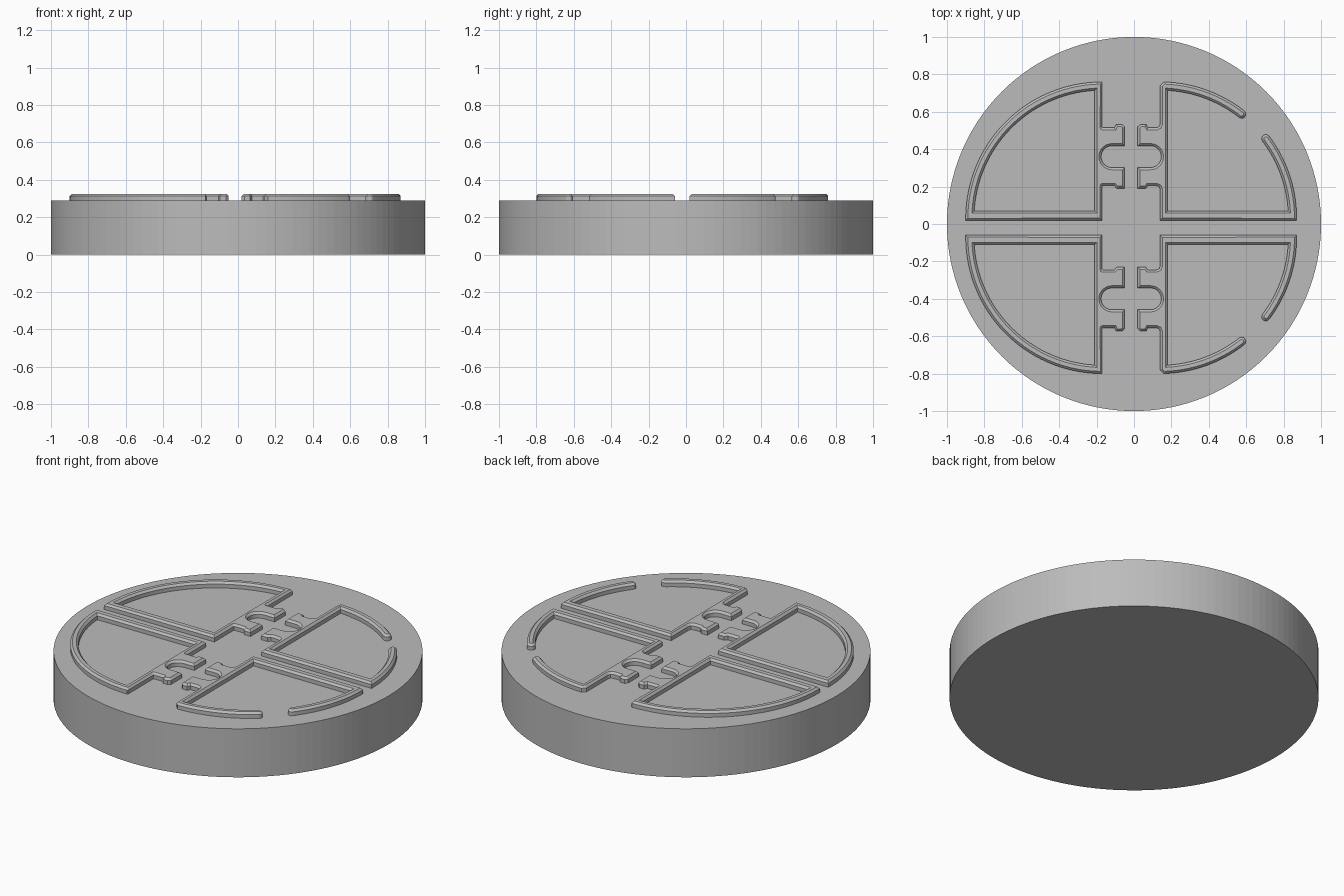
import bpy, bmesh
from math import sin, cos, asin, acos, radians, pi
from mathutils import Vector

if "Cube" in bpy.data.objects:
    bpy.data.objects.remove(bpy.data.objects["Cube"])

TOP, DISC = 0.325, 0.29
CX, CY = 0.14, 0.03            # arc centre of a quarter panel
R_OUT, R_IN = 0.73, 0.685
BEVEL = 0.012
X_AXIS, Y_AXIS = -0.015, -0.02  # mirror lines between the panels

grey = bpy.data.materials.new("grey")
grey.diffuse_color = (0.5, 0.5, 0.5, 1)
grey.use_nodes = True
grey.node_tree.nodes["Principled BSDF"].inputs["Base Color"].default_value = grey.diffuse_color


def finish(bm, name):
    me = bpy.data.meshes.new(name)
    bm.to_mesh(me)
    bm.free()
    me.materials.append(grey)
    ob = bpy.data.objects.new(name, me)
    bpy.context.collection.objects.link(ob)
    return ob


def arc(cx, cy, r, a, b, n):
    return [(cx + r * cos(a + (b - a) * i / n), cy + r * sin(a + (b - a) * i / n))
            for i in range(n + 1)]


def inset(loop, d):
    """Mitred offset to the left of each edge."""
    out = []
    for i, p in enumerate(loop):
        p, q, s = Vector(p), Vector(loop[i - 1]), Vector(loop[(i + 1) % len(loop)])
        a, b = (p - q).normalized(), (s - p).normalized()
        na, nb = Vector((-a.y, a.x)), Vector((-b.y, b.x))
        out.append(p + (na + nb) * (d / max(0.3, 1 + na.dot(nb))))
    return out


def tabs(rounded):
    """Inner side of a panel, from its top corner down to its bottom corner."""
    f = 0.02 if rounded else 0.004
    pts = [(CX + f, 0.76), (CX, 0.76 - f), (CX, 0.515 + f), (CX - f * 0.3, 0.515 + f * 0.3),
           (CX - f, 0.515), (0.075, 0.515), (0.065, 0.533), (0.035, 0.533), (0.02, 0.52), (0.02, 0.418)]
    pts += arc(0.088, 0.36, 0.058, pi / 2, -pi / 2, 12)      # slot
    pts += [(0.02, 0.302), (0.02, 0.19), (0.062, 0.19), (0.075, 0.205),
            (CX - f, 0.205), (CX - f * 0.3, 0.205 - f * 0.3), (CX, 0.205 - f)]
    return pts


A_LOW, A_HIGH = asin(0.04 / R_IN), acos(0.04 / R_IN)
CORNERS = [(CX, 0.02), (CX + R_OUT, 0.02)]
INNER = (CX + 0.04, CY + 0.04)


def closed_loops():
    outer = CORNERS + arc(CX, CY, R_OUT, 0, radians(87), 40) + tabs(False)
    hole = [INNER] + arc(CX, CY, R_IN, A_HIGH, A_LOW, 40)
    return [outer, hole]


def cap(angle, side):
    """Round end of a ridge where the arc is interrupted."""
    rm, r = (R_OUT + R_IN) / 2, (R_OUT - R_IN) / 2
    pts = []
    for i in range(1, 8):
        t = pi * i / 8
        u, v = rm + r * cos(t), side * r * sin(t)
        pts.append((CX + u * cos(angle) - v * sin(angle), CY + u * sin(angle) + v * cos(angle)))
    return pts if side > 0 else pts[::-1]


def open_loops():
    a, b = radians(37), radians(52)
    return [CORNERS + arc(CX, CY, R_OUT, 0, a, 20) + cap(a, 1)
            + arc(CX, CY, R_IN, a, A_LOW, 20) + [INNER]
            + arc(CX, CY, R_IN, A_HIGH, b, 20) + cap(b, -1)
            + arc(CX, CY, R_OUT, b, radians(87), 20) + tabs(True)]


def ridge(name, loops, flip_x, flip_y):
    bm = bmesh.new()
    rim = []
    for loop in loops:
        n = len(loop)
        rings = [[bm.verts.new((p[0], p[1], z)) for p in pts] for pts, z in
                 ((loop, DISC - 0.003), (loop, TOP - BEVEL), (inset(loop, BEVEL), TOP))]
        for lo, hi in zip(rings, rings[1:]):
            for i in range(n):
                j = (i + 1) % n
                bm.faces.new((lo[i], lo[j], hi[j], hi[i]))
        rim += [bm.edges.get((rings[2][i], rings[2][(i + 1) % n])) for i in range(n)]
    # flat top
    res = bmesh.ops.triangle_fill(bm, edges=rim, use_beauty=True, normal=(0, 0, 1))
    for f in res["geom"]:
        if isinstance(f, bmesh.types.BMFace):
            f.normal_update()
            if f.normal.z < 0:
                f.normal_flip()
    for v in bm.verts:
        if flip_x:
            v.co.x = 2 * X_AXIS - v.co.x
        if flip_y:
            v.co.y = 2 * Y_AXIS - v.co.y
    if flip_x != flip_y:
        bmesh.ops.reverse_faces(bm, faces=bm.faces[:])
    return finish(bm, name)


# base disc
bm = bmesh.new()
bmesh.ops.create_cone(bm, cap_ends=True, segments=128, radius1=1, radius2=1, depth=DISC)
bmesh.ops.translate(bm, verts=bm.verts[:], vec=(0, 0, DISC / 2))
finish(bm, "base_disc")

# four raised quarter outlines
for label, fy in (("back", False), ("front", True)):
    ridge(label + "_closed_ridge", closed_loops(), True, fy)
    ridge(label + "_open_ridge", open_loops(), False, fy)
